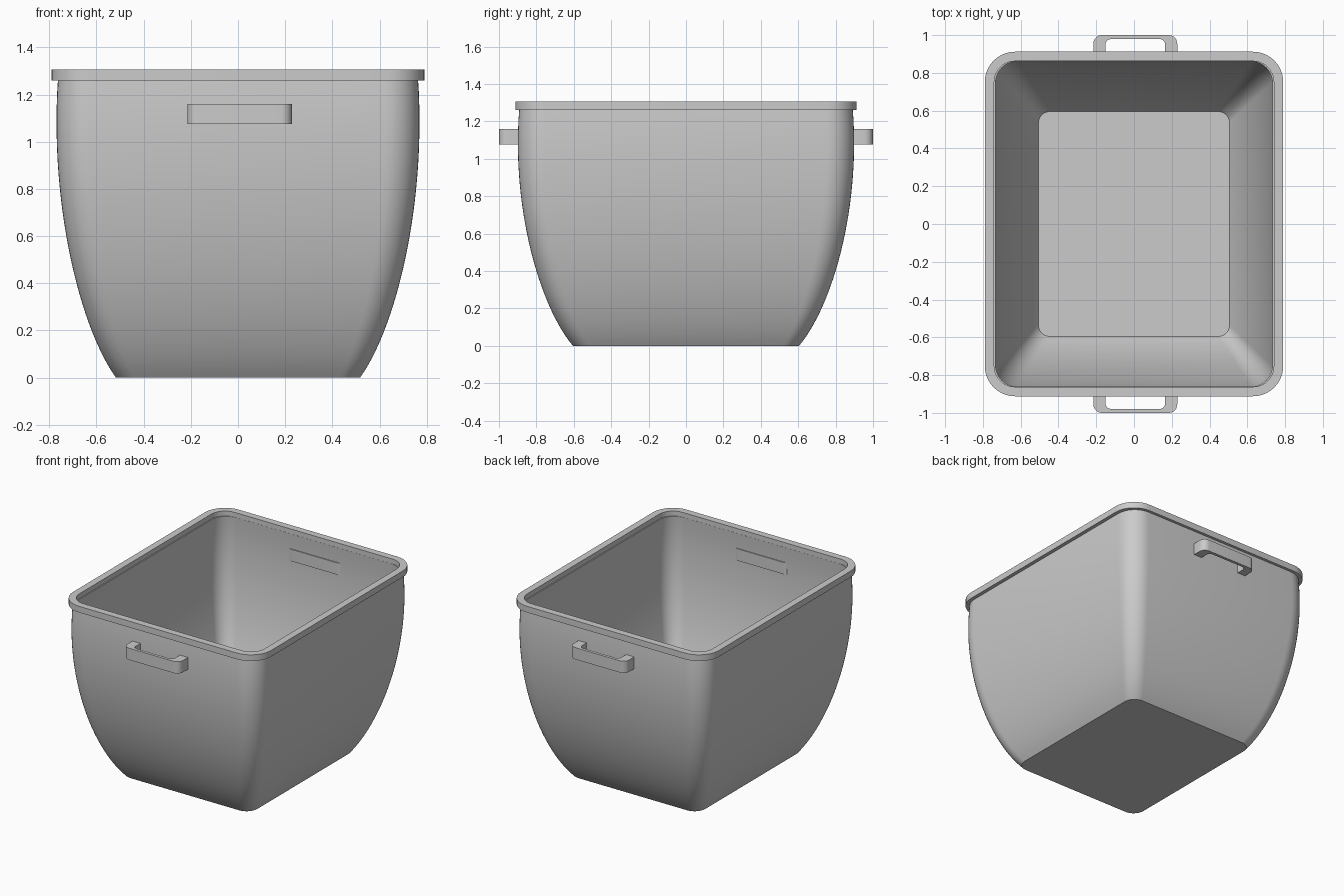
import bpy, bmesh, math
from mathutils import Vector
from mathutils.geometry import interpolate_bezier

cube = bpy.data.objects.get("Cube")
if cube:
    bpy.data.objects.remove(cube, do_unlink=True)

GREY = (0.6, 0.6, 0.6, 1)
plastic = bpy.data.materials.new("grey_plastic")
plastic.use_nodes = True
plastic.diffuse_color = GREY
plastic.node_tree.nodes["Principled BSDF"].inputs["Base Color"].default_value = GREY


def rounded_loop(bm, hx, hy, r, z, cx=0, cy=0, steps=10):
    """Ring of vertices around a rounded rectangle."""
    verts = []
    for q, (sx, sy) in enumerate([(1, 1), (-1, 1), (-1, -1), (1, -1)]):
        for i in range(steps + 1):
            a = (q + i / steps) * math.pi / 2
            verts.append(bm.verts.new((cx + sx * (hx - r) + r * math.cos(a),
                                       cy + sy * (hy - r) + r * math.sin(a), z)))
    return verts


def bridge(bm, a, b):
    n = len(a)
    for i in range(n):
        j = (i + 1) % n
        bm.faces.new((a[i], a[j], b[j], b[i]))


def finish(bm, name):
    bmesh.ops.recalc_face_normals(bm, faces=bm.faces)
    mesh = bpy.data.meshes.new(name)
    bm.to_mesh(mesh)
    bm.free()
    obj = bpy.data.objects.new(name, mesh)
    bpy.context.collection.objects.link(obj)
    mesh.materials.append(plastic)
    bpy.ops.object.select_all(action="DESELECT")
    obj.select_set(True)
    bpy.context.view_layer.objects.active = obj
    bpy.ops.object.shade_smooth_by_angle(angle=math.radians(30))
    return obj


def ring(name, outer, inner, z0, z1):
    """Closed band between two rounded rectangles: (hx, hy, r, cx, cy)."""
    bm = bmesh.new()
    loops = [rounded_loop(bm, *s[:3], z, *s[3:])
             for s, z in [(outer, z0), (outer, z1), (inner, z1), (inner, z0)]]
    for k in range(4):
        bridge(bm, loops[k], loops[(k + 1) % 4])
    return finish(bm, name)


# Bulging tub wall, outside and inside, with a flat floor
WALL = 0.03
ASPECT = 1.168
profile = interpolate_bezier(Vector((0.518, 0, 0)), Vector((0.675, 0, 0.22)),
                             Vector((0.80, 0, 0.75)), Vector((0.763, 0, 1.27)), 28)
bm = bmesh.new()
outside, inside = [], []
for p in profile:
    r = 0.085 + 0.24 * (p.x - 0.518)
    outside.append(rounded_loop(bm, p.x, p.x * ASPECT, r, p.z))
    if p.z > 0.025:
        inside.append(rounded_loop(bm, p.x - WALL, p.x * ASPECT - WALL, r - WALL, p.z))
loops = outside + inside[::-1]
for a, b in zip(loops, loops[1:]):
    bridge(bm, a, b)
bm.faces.new(loops[0])
bm.faces.new(loops[-1])
finish(bm, "tub_body")

# Rim band
ring("rim", (0.79, 0.912, 0.16, 0, 0), (0.74, 0.862, 0.11, 0, 0), 1.26, 1.305)

# Slotted handles on the front and back
for name, side in [("front_handle", -1), ("back_handle", 1)]:
    ring(name, (0.222, 0.07, 0.045, 0.007, side * 0.93),
         (0.158, 0.053, 0.03, 0.007, side * 0.926), 1.075, 1.16)
